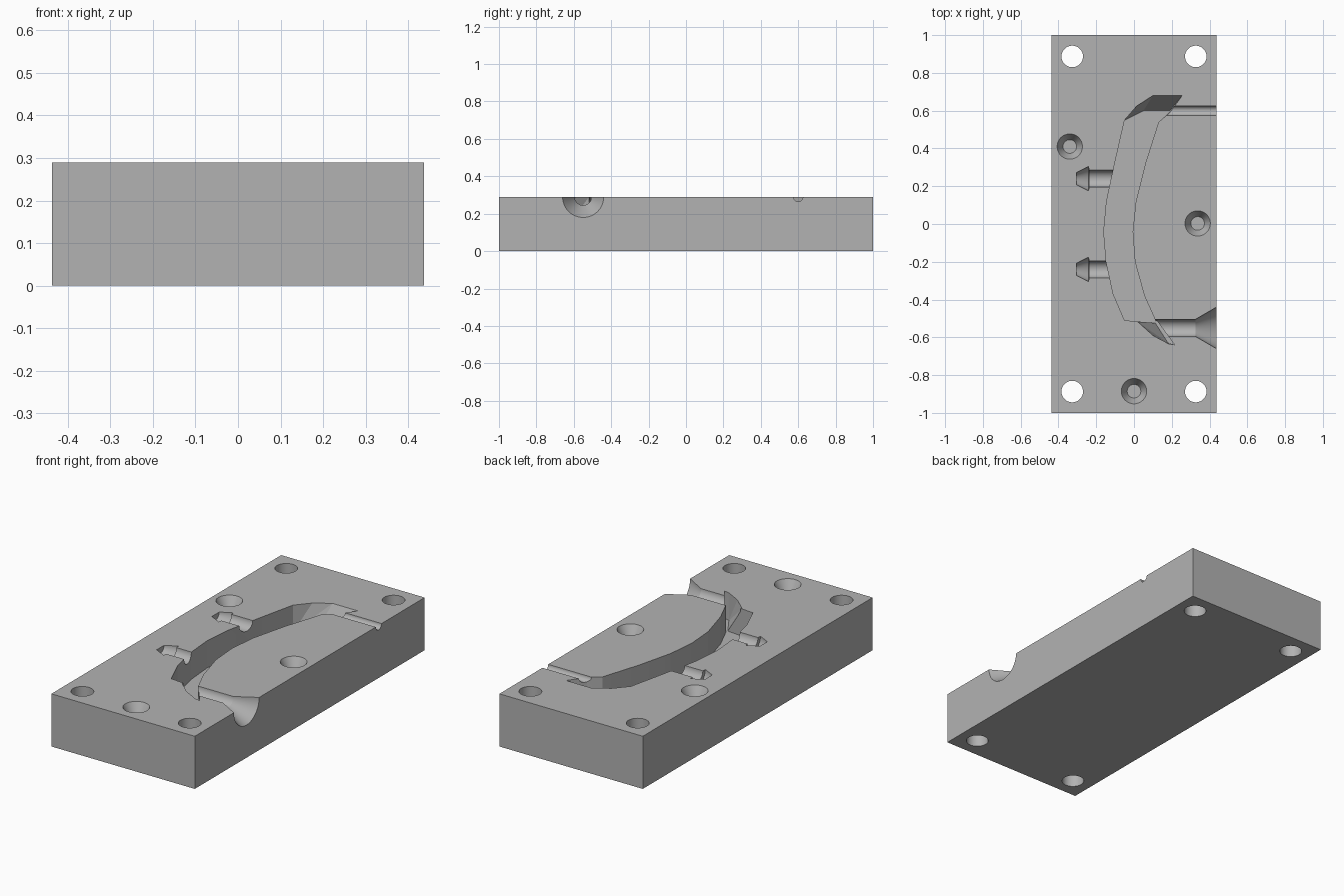
import bpy, bmesh, math
from mathutils import Matrix

if "Cube" in bpy.data.objects:
    bpy.data.objects.remove(bpy.data.objects["Cube"], do_unlink=True)

TOP, FLOOR, HALF_X = 0.29, 0.14, 0.437
ABOVE = TOP + 0.06

grey = bpy.data.materials.new("plain grey")
grey.use_nodes = True
grey.diffuse_color = (0.45, 0.45, 0.45, 1)
grey.node_tree.nodes["Principled BSDF"].inputs["Base Color"].default_value = grey.diffuse_color


def add_object(name, bm):
    bmesh.ops.recalc_face_normals(bm, faces=bm.faces)
    mesh = bpy.data.meshes.new(name)
    bm.to_mesh(mesh)
    bm.free()
    mesh.materials.append(grey)
    obj = bpy.data.objects.new(name, mesh)
    bpy.context.collection.objects.link(obj)
    return obj


def lathe(name, profile, origin, along_x=False, sides=64):
    """Closed solid turned from (radius, distance) pairs."""
    bm = bmesh.new()
    rings = [[bm.verts.new((r * math.cos(math.tau * i / sides),
                            r * math.sin(math.tau * i / sides), d))
              for i in range(sides)] for r, d in profile]
    for a, b in zip(rings, rings[1:]):
        for i in range(sides):
            j = (i + 1) % sides
            bm.faces.new((a[i], a[j], b[j], b[i]))
    bm.faces.new(rings[0][::-1])
    bm.faces.new(rings[-1])
    turn = Matrix.Rotation(math.pi / 2, 4, 'Y') if along_x else Matrix()
    bm.transform(Matrix.Translation(origin) @ turn)
    return add_object(name, bm)


def prism(name, outline, z0, z1):
    bm = bmesh.new()
    face = bm.faces.new([bm.verts.new((x, y, z0)) for x, y in outline])
    new = bmesh.ops.extrude_face_region(bm, geom=[face])["geom"]
    bmesh.ops.translate(bm, vec=(0, 0, z1 - z0),
                        verts=[v for v in new if isinstance(v, bmesh.types.BMVert)])
    return add_object(name, bm)


def sloped_pocket(name, rim, base):
    """Convex pocket narrowing from a rim at the top face to a base on the floor."""
    bm = bmesh.new()
    for outline, z in ((base, FLOOR), (rim, TOP), (rim, ABOVE)):
        for x, y in outline:
            bm.verts.new((x, y, z))
    hull = bmesh.ops.convex_hull(bm, input=bm.verts)
    spare = {v for v in hull["geom_interior"] if isinstance(v, bmesh.types.BMVert)}
    bmesh.ops.delete(bm, geom=list(spare), context='VERTS')
    return add_object(name, bm)


# Block
block = prism("mould_block", [(-HALF_X, -1), (HALF_X, -1), (HALF_X, 1), (-HALF_X, 1)], 0, TOP)
cutters = []

# Curved cavity
left_wall = [(-0.05, 0.55), (-0.10, 0.33), (-0.145, 0.12), (-0.16, -0.04),
             (-0.147, -0.20), (-0.11, -0.37), (-0.05, -0.51)]
right_wall = [(0.12, -0.525), (0.055, -0.38), (0.005, -0.20), (-0.007, -0.04),
              (0.01, 0.12), (0.06, 0.32), (0.13, 0.54)]
cutters.append(prism("cavity_cutter", left_wall + right_wall, FLOOR, ABOVE))

# Sloped ends of the cavity
cutters.append(sloped_pocket(
    "back_end_cutter",
    [(-0.05, 0.55), (0.015, 0.625), (0.10, 0.68), (0.255, 0.68), (0.19, 0.59), (0.13, 0.54)],
    [(-0.05, 0.55), (0.05, 0.60), (0.19, 0.60), (0.13, 0.54)]))
cutters.append(sloped_pocket(
    "front_end_cutter",
    [(0.02, -0.518), (0.10, -0.59), (0.185, -0.635), (0.215, -0.64), (0.12, -0.51)],
    [(0.11, -0.52), (0.18, -0.63), (0.215, -0.64), (0.12, -0.51)]))

# Barbed peg channels
for y in (0.24, -0.24):
    cutters.append(lathe("peg_cutter", [(0.032, -0.305), (0.065, -0.24), (0.045, -0.239),
                                        (0.045, -0.06)], (0, y, TOP), True))

# Pouring funnel and air vent
cutters.append(lathe("funnel_cutter", [(0.045, 0.11), (0.045, 0.325), (0.11, HALF_X),
                                       (0.11, 0.5)], (0, -0.55, TOP), True))
cutters.append(lathe("vent_cutter", [(0.025, 0.16), (0.025, 0.5)], (0, 0.6, TOP), True))

# Corner bolt holes
for x in (-0.327, 0.327):
    for y in (-0.887, 0.887):
        cutters.append(lathe("bolt_cutter", [(0.057, -0.1), (0.057, 0.4)], (x, y, 0)))

# Tapered locating sockets
for x, y in ((-0.34, 0.41), (0.337, 0.003), (0, -0.885)):
    cutters.append(lathe("socket_cutter", [(0.036, -0.06), (0.067, 0), (0.067, 0.06)],
                         (x, y, TOP)))

# Cut everything out of the block
for cutter in cutters:
    cutter.hide_render = True
    mod = block.modifiers.new(cutter.name, 'BOOLEAN')
    mod.operation = 'DIFFERENCE'
    mod.solver = 'EXACT'
    mod.object = cutter
bpy.context.view_layer.update()
carved = bpy.data.meshes.new_from_object(
    block.evaluated_get(bpy.context.evaluated_depsgraph_get()))
block.modifiers.clear()
block.data = carved
carved.materials.clear()
carved.materials.append(grey)
for poly in carved.polygons:
    poly.material_index = 0
for cutter in cutters:
    bpy.data.objects.remove(cutter, do_unlink=True)

bpy.ops.object.select_all(action='DESELECT')
block.select_set(True)
bpy.context.view_layer.objects.active = block
bpy.ops.object.shade_smooth_by_angle(angle=math.radians(7))
